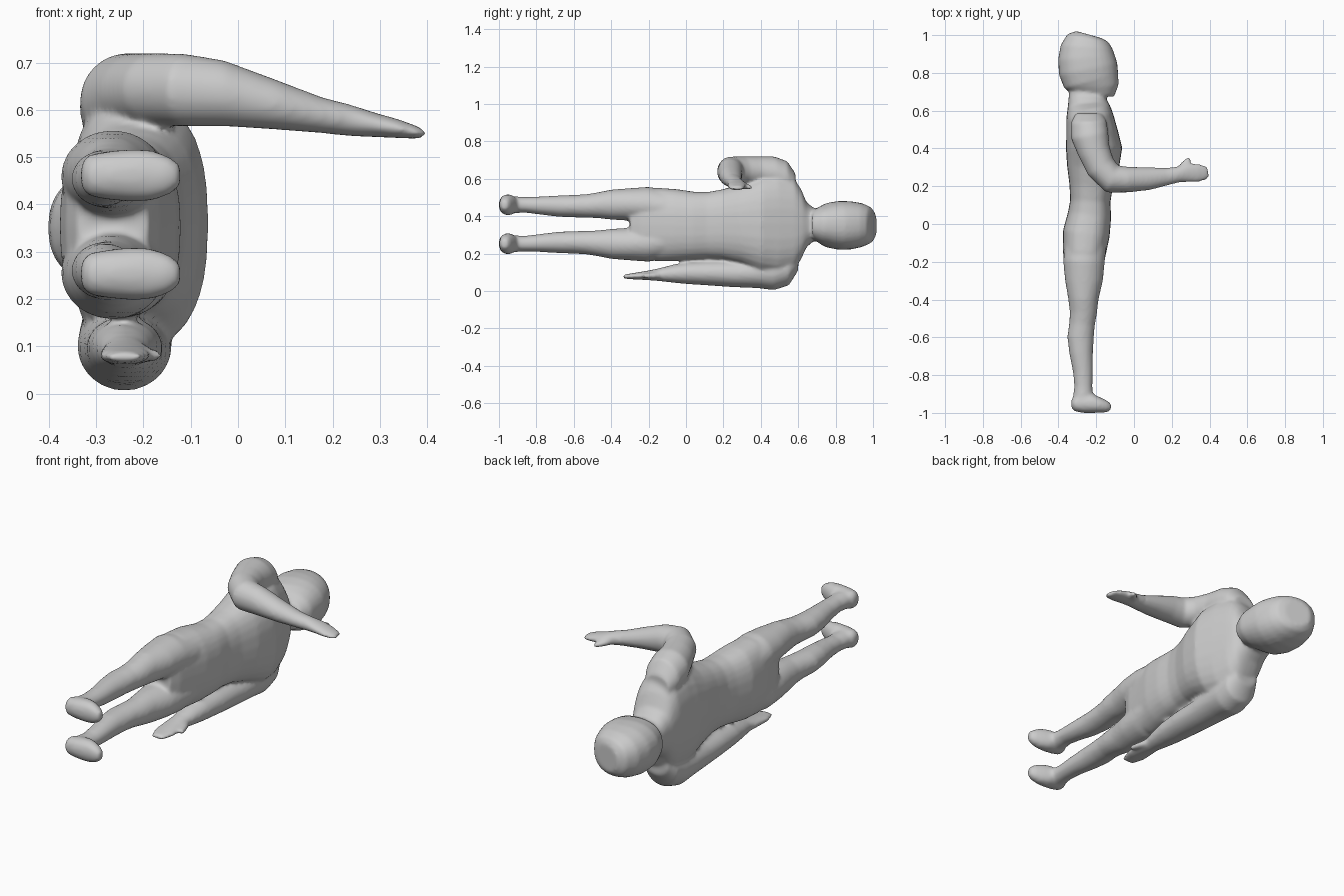
import bpy, bmesh, math
from mathutils import Vector

skin = bpy.data.materials.new("plain_grey")
skin.diffuse_color = (0.6, 0.6, 0.6, 1)
bm = bmesh.new()


def tube(path, power=2.0, n=28):
    """Closed loft: path points are (x, y, z, side radius, vertical radius)."""
    pts = [Vector(p[:3]) for p in path]
    rings = []
    for i, p in enumerate(path):
        t = pts[min(i + 1, len(pts) - 1)] - pts[max(i - 1, 0)]
        t.z = 0
        t.normalize()
        side = Vector((t.y, -t.x, 0))
        ring = []
        for k in range(n):
            a = 2 * math.pi * k / n
            c, s = math.cos(a), math.sin(a)
            u = math.copysign(abs(c) ** (2 / power), c) * p[3]
            v = math.copysign(abs(s) ** (2 / power), s) * p[4]
            ring.append(bm.verts.new(pts[i] + side * u + Vector((0, 0, v))))
        rings.append(ring)
    for a, b in zip(rings, rings[1:]):
        for k in range(n):
            bm.faces.new((a[k], a[(k + 1) % n], b[(k + 1) % n], b[k]))
    bm.faces.new(rings[0][::-1])
    bm.faces.new(rings[-1])


def lengthwise(sections, power=2.0):
    """Loft along y from (y, x min, x max, z min, z max) sections."""
    tube([((a + b) / 2, y, (c + d) / 2, (b - a) / 2, (d - c) / 2)
          for y, a, b, c, d in sections], power)


# head
lengthwise([(1.003, -.31, -.17, .28, .42), (.985, -.355, -.135, .255, .45),
            (.94, -.388, -.115, .235, .47), (.88, -.403, -.10, .222, .48),
            (.82, -.40, -.085, .22, .482), (.76, -.375, -.078, .232, .472),
            (.72, -.345, -.08, .25, .455), (.69, -.33, -.105, .27, .435)], 2.3)

# neck, chest, waist and hips
lengthwise([(.75, -.33, -.15, .28, .43), (.68, -.345, -.15, .265, .445),
            (.64, -.35, -.14, .23, .48), (.61, -.355, -.125, .165, .55),
            (.57, -.36, -.11, .11, .61), (.48, -.36, -.085, .085, .635),
            (.40, -.36, -.062, .10, .62), (.30, -.355, -.08, .145, .575),
            (.20, -.342, -.112, .17, .545), (.12, -.338, -.125, .175, .53),
            (.05, -.35, -.12, .17, .53), (-.05, -.377, -.128, .16, .545),
            (-.15, -.377, -.148, .158, .552), (-.24, -.365, -.165, .18, .53),
            (-.30, -.34, -.19, .24, .47)], 2.5)

# legs and feet, mirrored about the body's centre line
MID = .357
for s in (1, -1):
    leg = [(-.10, -.255, .085, .11, .098), (-.20, -.265, .102, .11, .098),
           (-.30, -.265, .106, .10, .087), (-.40, -.268, .105, .08, .080),
           (-.47, -.268, .102, .072, .069), (-.53, -.275, .098, .068, .063),
           (-.60, -.283, .097, .070, .060), (-.68, -.280, .097, .063, .057),
           (-.78, -.270, .100, .053, .048), (-.86, -.268, .104, .048, .042),
           (-.92, -.270, .104, .054, .045), (-.96, -.272, .104, .052, .045)]
    tube([(x, y, MID + s * dz, rx, rz) for y, x, dz, rx, rz in leg])
    foot = [(-.332, -.952, .022, .026), (-.315, -.952, .040, .044),
            (-.27, -.95, .050, .052), (-.22, -.951, .050, .056),
            (-.18, -.960, .040, .053), (-.145, -.968, .031, .040),
            (-.122, -.972, .017, .022)]
    tube([(x, y, MID + s * .104, ry, rz) for x, y, ry, rz in foot], 2.2)

# bent arm reaching forward, with its hand and thumb
tube([(-.24, .585, .57, .07, .06), (-.24, .54, .60, .095, .095),
      (-.235, .47, .625, .10, .095), (-.21, .38, .64, .085, .08),
      (-.175, .30, .643, .08, .077), (-.115, .238, .642, .078, .077),
      (-.03, .235, .635, .068, .070), (.08, .24, .611, .060, .053),
      (.18, .252, .588, .046, .038), (.235, .262, .578, .042, .034),
      (.29, .272, .568, .050, .026), (.34, .270, .560, .048, .020),
      (.375, .272, .553, .040, .014), (.395, .275, .549, .028, .009)])
tube([(.235, .275, .572, .02, .022), (.265, .31, .562, .022, .018),
      (.295, .350, .552, .012, .012)])

# straight arm beside the body, with its hand and thumb
tube([(-.24, .60, .17, .07, .06), (-.24, .55, .125, .095, .095),
      (-.24, .47, .100, .10, .095), (-.24, .38, .096, .095, .080),
      (-.24, .25, .093, .085, .072), (-.24, .12, .096, .080, .066),
      (-.24, .00, .096, .070, .058), (-.24, -.08, .092, .058, .046),
      (-.24, -.14, .088, .046, .035), (-.24, -.20, .084, .052, .026),
      (-.24, -.27, .080, .055, .018), (-.24, -.335, .077, .035, .011)])
tube([(-.215, -.13, .085, .02, .02), (-.19, -.18, .082, .018, .016),
      (-.172, -.23, .08, .012, .012)])

mesh = bpy.data.meshes.new("body")
bmesh.ops.recalc_face_normals(bm, faces=bm.faces)
bm.to_mesh(mesh)
bm.free()
mesh.materials.append(skin)
body = bpy.data.objects.new("body", mesh)
bpy.context.collection.objects.link(body)
bpy.context.view_layer.objects.active = body
body.select_set(True)

# fuse the parts into one soft skin
fuse = body.modifiers.new("fuse", 'REMESH')
fuse.mode = 'VOXEL'
fuse.voxel_size = .009
fuse.use_smooth_shade = True
soften = body.modifiers.new("soften", 'SMOOTH')
soften.factor = .5
soften.iterations = 8
for name in ("fuse", "soften"):
    bpy.ops.object.modifier_apply(modifier=name)
bpy.ops.object.shade_smooth()
